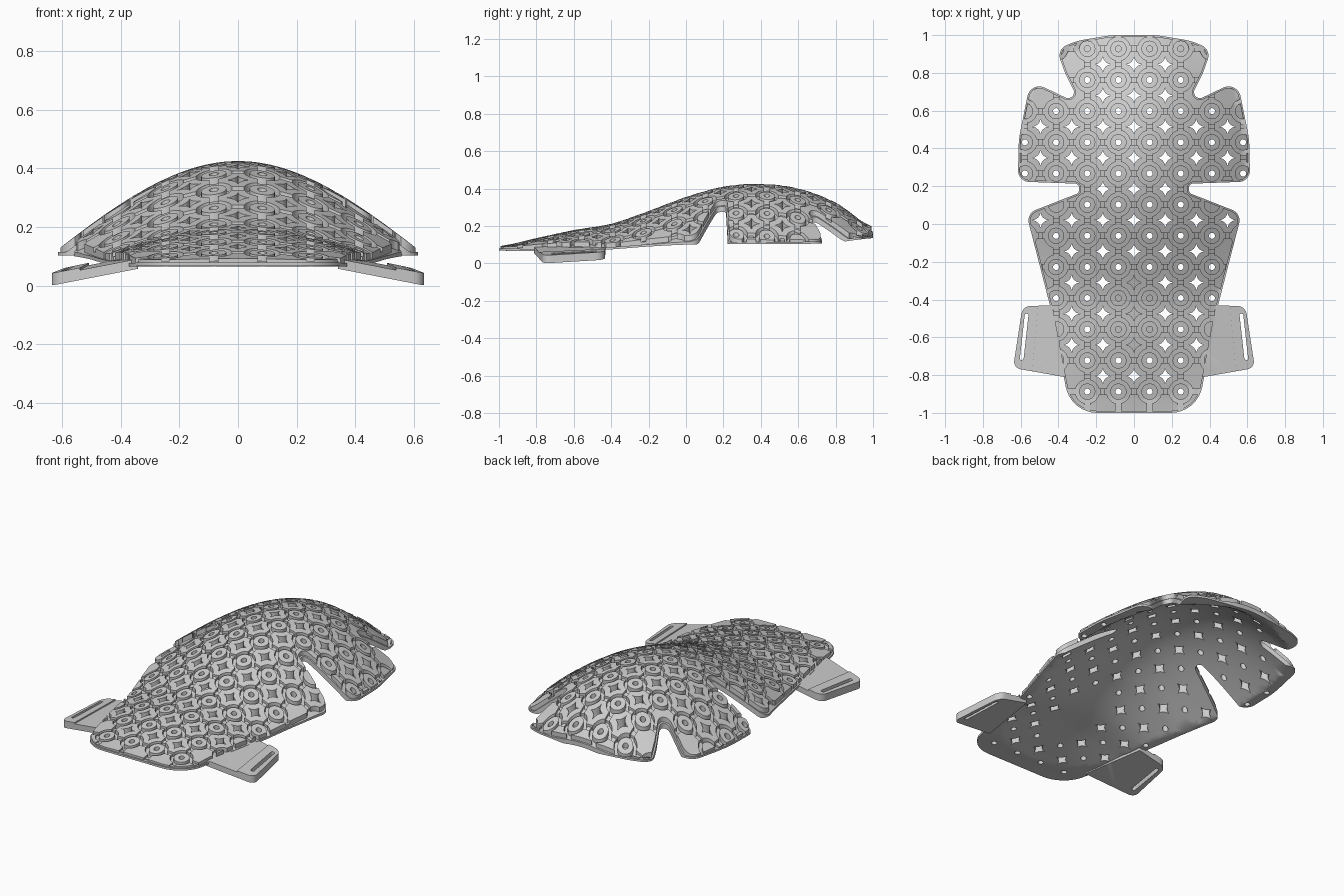
import bpy, math
from mathutils import Vector
from mathutils.geometry import delaunay_2d_cdt

if "Cube" in bpy.data.objects:
    bpy.data.objects.remove(bpy.data.objects["Cube"])

P = 0.165            # pattern pitch
HALF = P / 2
Y0 = 0.02            # a star row sits on this y


def inside(p, poly):
    x, y = p
    hit = False
    ax, ay = poly[-1]
    for bx, by in poly:
        if (ay > y) != (by > y) and x < (bx - ax) * (y - ay) / (by - ay) + ax:
            hit = not hit
        ax, ay = bx, by
    return hit


def fillet(corners, step=0.025):
    """Round the corners (x, y, radius) of a closed polygon and resample it."""
    pts, n = [], len(corners)
    for i in range(n):
        c = Vector(corners[i][:2])
        a = Vector(corners[i - 1][:2]) - c
        b = Vector(corners[(i + 1) % n][:2]) - c
        ang = a.angle(b)
        t = min(corners[i][2] / math.tan(ang / 2), a.length * 0.48, b.length * 0.48)
        s, e = c + a.normalized() * t, c + b.normalized() * t
        w = math.sin(ang / 2)        # rational quadratic = true arc
        for k in range(9):
            u = k / 8
            q = [(1 - u) ** 2, 2 * u * (1 - u) * w, u * u]
            pts.append((s * q[0] + c * q[1] + e * q[2]) / sum(q))
    out = []
    for i, p in enumerate(pts):
        d = pts[(i + 1) % len(pts)] - p
        if d.length < 1e-4:
            continue
        m = max(1, math.ceil(d.length / step))
        out += [tuple(p + d * k / m) for k in range(m)]
    return out


def inset(poly, dist):
    n = len(poly)
    area = sum(poly[i - 1][0] * poly[i][1] - poly[i][0] * poly[i - 1][1] for i in range(n))
    s = dist if area > 0 else -dist
    out = []
    for i in range(n):
        t = (Vector(poly[(i + 1) % n]) - Vector(poly[i - 1])).normalized()
        out.append((poly[i][0] - t.y * s, poly[i][1] + t.x * s))
    return out


def moved(poly, cx, cy):
    return [(x + cx, y + cy) for x, y in poly]


def build(name, loops, level_of, top, bottom):
    """Triangulate the plan loops and raise them into a stepped solid.
    level_of gives -1 for a void, 0 for the base and up to 1 for raised areas."""
    pts, edges = [], []
    for lp in loops:
        o, n = len(pts), len(lp)
        pts += [Vector(p) for p in lp]
        edges += [(o + i, o + (i + 1) % n) for i in range(n)]
    vs, _, tris, *_ = delaunay_2d_cdt(pts, edges, [], 0, 1e-5)
    side, solid = {}, []
    for f in tris:
        a, b, c = f
        if (vs[b] - vs[a]).cross(vs[c] - vs[a]) < 0:
            b, c = c, b
        lv = level_of((vs[a] + vs[b] + vs[c]) / 3)
        if lv >= 0:
            solid.append((a, b, c, lv))
            for e in ((a, b), (b, c), (c, a)):
                side[e] = lv
    verts, key, faces = [], {}, []

    def vert(i, lv):
        if (i, lv) not in key:
            x, y = vs[i]
            key[i, lv] = len(verts)
            verts.append((x, y, bottom(x, y) if lv < 0 else top(x, y, lv)))
        return key[i, lv]

    for a, b, c, lv in solid:
        faces.append((vert(a, lv), vert(b, lv), vert(c, lv)))
        faces.append((vert(c, -1), vert(b, -1), vert(a, -1)))
        for i, j in ((a, b), (b, c), (c, a)):
            low = side.get((j, i), -1)
            if low < lv:
                faces.append((vert(i, low), vert(j, low), vert(j, lv), vert(i, lv)))
    me = bpy.data.meshes.new(name)
    me.from_pydata(verts, [], faces)
    me.update()
    ob = bpy.data.objects.new(name, me)
    bpy.context.collection.objects.link(ob)
    bpy.ops.object.select_all(action='DESELECT')
    ob.select_set(True)
    bpy.context.view_layer.objects.active = ob
    bpy.ops.object.shade_smooth_by_angle(angle=math.radians(35))


# Every 0.2 along y: ridge height, sideways curvature, lowest underside
KEYS = [(.092, .08, .068), (.135, .22, .065), (.178, .35, .067), (.212, .47, .075),
        (.28, .57, .09), (.355, .67, .10), (.41, .77, .103), (.425, .82, .103),
        (.40, .82, .103), (.325, .76, .112), (.195, .58, .135)]


def section(y):
    t = min(max((y + 1) / 0.2, 0), 9.9999)
    i = int(t)
    u = t - i
    a, b, c, d = (KEYS[min(max(i + k, 0), 10)] for k in (-1, 0, 1, 2))
    return [q + .5 * u * (r - p + u * (2 * p - 5 * q + 4 * r - s + u * (3 * (q - r) + s - p)))
            for p, q, r, s in zip(a, b, c, d)]


def height(x, y):
    h, k, _ = section(y)
    return h - k * .64 * (math.sqrt(1 + (x / .5) ** 2) - 1)   # rounded ridge, straighter flanks


def drop(x, y, t):
    gx = (height(x + .01, y) - height(x - .01, y)) / .02
    gy = (height(x, y + .01) - height(x, y - .01)) / .02
    return height(x, y) - t * math.sqrt(1 + gx * gx + gy * gy)


def shell_top(x, y, lv):
    return max(drop(x, y, .024 * (1 - lv)), section(y)[2] + .012 + .01 * lv)


def shell_bottom(x, y):
    return max(drop(x, y, .05), section(y)[2])


# Shell outline, right half then mirrored
right = [(.12, 1.0, .4), (.3, .97, .3), (.41, .925, .07), (.365, .80, .06), (.28, .63, .035),
         (.548, .758, .065), (.61, .45, .5), (.615, .225, .06), (.29, .213, .025),
         (.29, .165, .025), (.57, .055, .06), (.44, -.45, .1), (.335, -1.0, .17)]
outline = fillet(right + [(-x, y, r) for x, y, r in reversed(right)])
rim = inset(outline, .008)


def circle(r, n):
    return [(r * math.cos(2 * math.pi * k / n), r * math.sin(2 * math.pi * k / n)) for k in range(n)]


# Pattern pieces: star tile, star hole, ring tile, round hole, low bridges between star tiles
tile, star = [], []
for q in range(4):
    ca, sa = round(math.cos(q * math.pi / 2)), -round(math.sin(q * math.pi / 2))
    for k in range(8):
        g = math.radians(193 + 64 * k / 7)
        x, y = HALF + .063 * math.cos(g), HALF + .063 * math.sin(g)
        tile.append((x * ca - y * sa, x * sa + y * ca))
    for k in range(6):
        g = math.pi / 2 * k / 6
        x, y = .045 * math.sin(g) ** 3.5, .045 * math.cos(g) ** 3.5
        star.append((x * ca - y * sa, x * sa + y * ca))
ring, bore = circle(.043, 24), circle(.016, 16)
bridges = [[(HALF - .02, -.012), (HALF + .02, -.012), (HALF + .02, .012), (HALF - .02, .012)]]
bridges.append([(y, x) for x, y in bridges[0]])

loops, open_hole = [outline, rim], {}
for kind, (body, hole, off) in enumerate(((tile, star, 0), (ring, bore, HALF))):
    for i in range(-5, 5):
        for j in range(-7, 7):
            cx, cy = i * P + off, Y0 + j * P + off
            shape = moved(body, cx, cy)
            if kind == 0:
                loops += [m for m in (moved(b, cx, cy) for b in bridges)
                          if any(inside(p, rim) for p in m)]
            if not any(inside(p, rim) for p in shape):
                continue
            loops.append(shape)
            cut = moved(hole, cx, cy)
            if all(inside(p, rim) for p in cut):
                loops.append(cut)
                # blind recesses in the lower middle and along the top edge
                blind = (abs(cx) < .1 and -.66 < cy < -.3) or cy > .9
                open_hole[kind, i, j] = not blind


def shell_level(p):
    if not inside(p, outline):
        return -1
    if not inside(p, rim):
        return 0
    for kind, (body, hole, off) in enumerate(((tile, star, 0), (ring, bore, HALF))):
        i, j = round((p.x - off) / P), round((p.y - Y0 - off) / P)
        q = (p.x - off - i * P, p.y - Y0 - off - j * P)
        if (kind, i, j) in open_hole and inside(q, hole):
            return -1 if open_hole[kind, i, j] else 0
        if inside(q, body):
            return 1
        if kind == 0 and min(abs(q[0]), abs(q[1])) < .012 and max(abs(q[0]), abs(q[1])) > HALF - .02:
            return .5
    return 0


build("pad_shell", loops, shell_level, shell_top, shell_bottom)

# Strap tabs with a slot in a slightly thicker outer frame
for s, label in ((1, "right"), (-1, "left")):
    def flip(poly):
        return [(s * p[0],) + tuple(p[1:]) for p in poly]
    tab = fillet(flip([(.40, -.43, .005), (.59, -.435, .05), (.64, -.762, .04), (.34, -.815, .005)]))
    slot = fillet(flip([(.558, -.475, .01), (.578, -.475, .01), (.605, -.72, .01), (.585, -.72, .01)]))
    frame = flip([(.505, -.40), (.545, -.85), (.7, -.85), (.7, -.40)])

    def tab_bottom(x, y):
        return max(0, .068 - .2 * (abs(x) - .3) + .03 * (y + .75))

    def tab_top(x, y, lv):
        return tab_bottom(x, y) + (.042 if lv else .034)

    def tab_level(p):
        if not inside(p, tab) or inside(p, slot):
            return -1
        return 1 if inside(p, frame) else 0

    build(label + "_strap_tab", [tab, slot, frame], tab_level, tab_top, tab_bottom)
